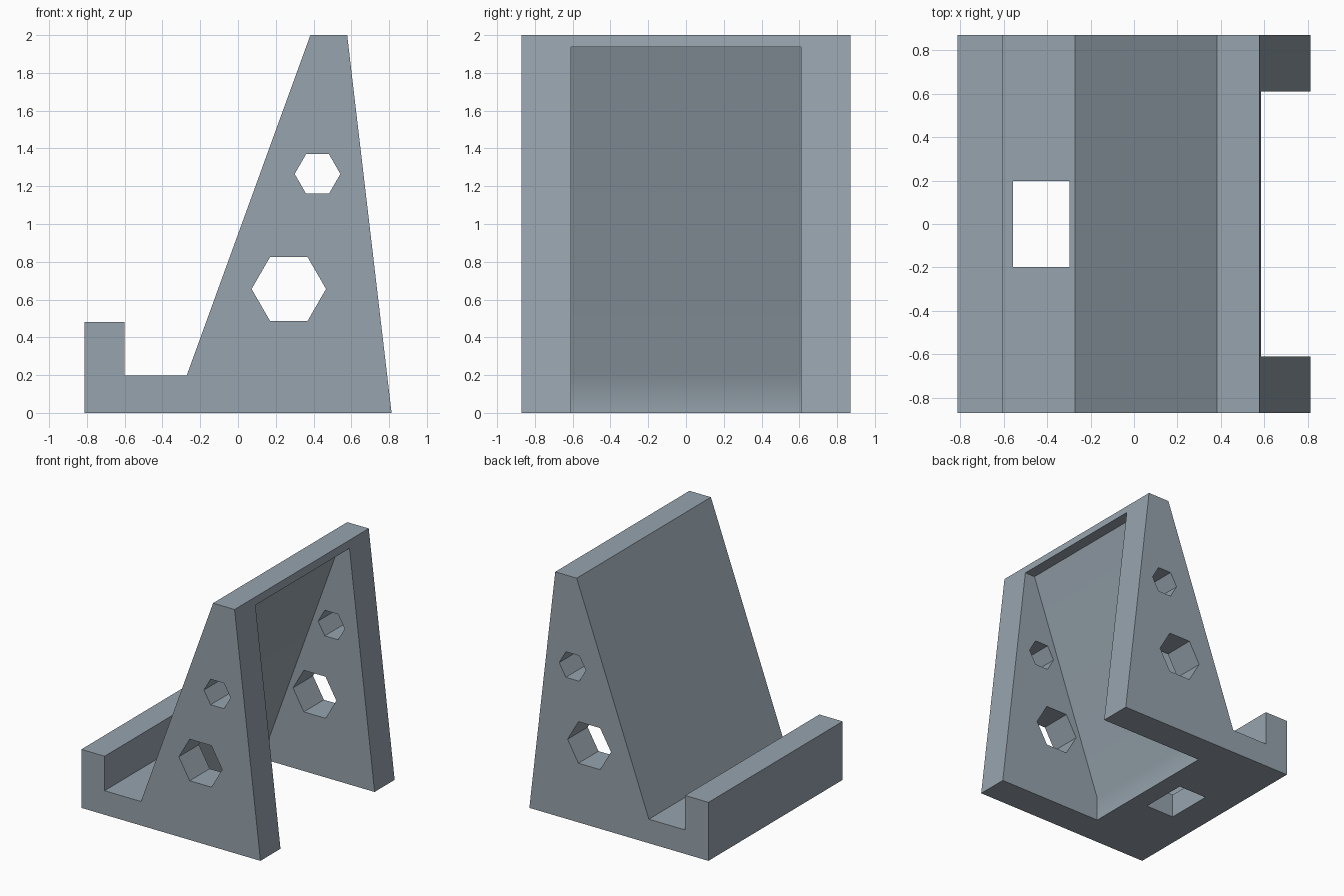
import bpy
import math
from mathutils import Vector

cube = bpy.data.objects.get("Cube")
if cube:
    bpy.data.objects.remove(cube, do_unlink=True)

metal = bpy.data.materials.new("blue grey")
metal.use_nodes = True
COLOUR = (0.31, 0.37, 0.42, 1)
metal.diffuse_color = COLOUR
metal.node_tree.nodes["Principled BSDF"].inputs["Base Color"].default_value = COLOUR


def prism(name, profile, half_width):
    """Extrude an xz profile symmetrically along y."""
    n = len(profile)
    verts = [(x, y, z) for y in (-half_width, half_width) for x, z in profile]
    faces = [tuple(range(n)), tuple(reversed(range(n, 2 * n)))]
    faces += [(i, i + n, (i + 1) % n + n, (i + 1) % n) for i in range(n)]
    mesh = bpy.data.meshes.new(name)
    mesh.from_pydata(verts, [], faces)
    mesh.materials.append(metal)
    obj = bpy.data.objects.new(name, mesh)
    bpy.context.collection.objects.link(obj)
    return obj


def hexagon(x, z, radius):
    return [(x + radius * math.cos(i * math.pi / 3), z + radius * math.sin(i * math.pi / 3))
            for i in range(6)]


def rectangle(x0, x1, z0, z1):
    return [(x0, z0), (x1, z0), (x1, z1), (x0, z1)]


# Stand body: front lip, tray and leaning back rest
stand = prism("stand", [(-0.813, 0), (0.813, 0), (0.578, 2), (0.383, 2),
                        (-0.272, 0.197), (-0.602, 0.197), (-0.602, 0.48), (-0.813, 0.48)], 0.87)

# Cutters: open back, side holes and the slot in the tray
cutters = [
    prism("back_opening", [(-0.14, -0.1), (1, -0.1), (1, 1.938), (0.493, 1.938), (-0.14, 0.197)], 0.61),
    prism("large_side_hole", hexagon(0.269, 0.656, 0.197), 1),
    prism("small_side_hole", hexagon(0.421, 1.265, 0.121), 1),
    prism("tray_slot", rectangle(-0.556, -0.296, -0.1, 0.3), 0.197),
]

bpy.ops.object.select_all(action="DESELECT")
bpy.context.view_layer.objects.active = stand
stand.select_set(True)
for cutter in cutters:
    cut = stand.modifiers.new(cutter.name, "BOOLEAN")
    cut.operation = "DIFFERENCE"
    cut.solver = "EXACT"
    cut.object = cutter
    bpy.ops.object.modifier_apply(modifier=cut.name)
    bpy.data.objects.remove(cutter, do_unlink=True)

# Soft bend inside the back opening, crisp edges elsewhere
bpy.ops.object.shade_smooth_by_angle(angle=math.radians(30))
weighted = stand.modifiers.new("weighted_normals", "WEIGHTED_NORMAL")
weighted.keep_sharp = True
